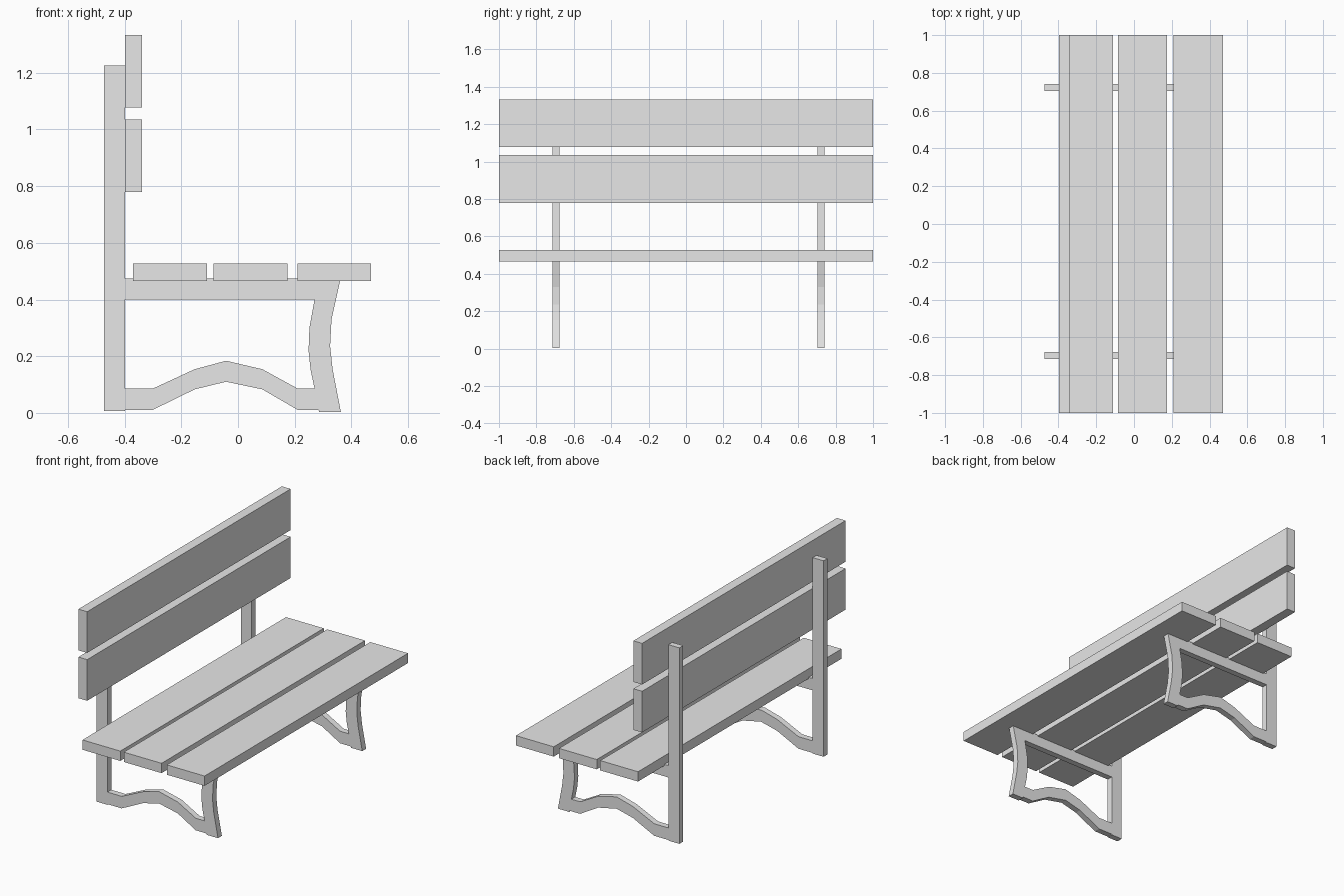
import bpy
import bmesh
from mathutils import Vector

cube = bpy.data.objects.get("Cube")
if cube:
    bpy.data.objects.remove(cube, do_unlink=True)

# One plain grey for the whole bench
grey = bpy.data.materials.new("plain_grey")
grey.use_nodes = True
grey.diffuse_color = (0.8, 0.8, 0.8, 1)
grey.node_tree.nodes["Principled BSDF"].inputs["Base Color"].default_value = (0.8, 0.8, 0.8, 1)


def extrude_profile(name, outline, y0, y1):
    """Extrude a side outline of (x, z) points from y0 to y1."""
    bm = bmesh.new()
    face = bm.faces.new([bm.verts.new((x, y0, z)) for x, z in outline])
    result = bmesh.ops.extrude_face_region(bm, geom=[face])
    moved = [g for g in result["geom"] if isinstance(g, bmesh.types.BMVert)]
    bmesh.ops.translate(bm, verts=moved, vec=Vector((0, y1 - y0, 0)))
    bmesh.ops.recalc_face_normals(bm, faces=bm.faces)
    mesh = bpy.data.meshes.new(name)
    bm.to_mesh(mesh)
    bm.free()
    mesh.materials.append(grey)
    obj = bpy.data.objects.new(name, mesh)
    bpy.context.collection.objects.link(obj)
    return obj


def rectangle(x0, x1, z0, z1):
    return [(x0, z0), (x1, z0), (x1, z1), (x0, z1)]


# Seat and backrest planks, full length
for i, x in enumerate((-0.37, -0.086, 0.21)):
    extrude_profile(f"seat_plank_{i + 1}", rectangle(x, x + 0.26, 0.466, 0.527), -1, 1)
for i, z in enumerate((0.779, 1.077)):
    extrude_profile(f"back_plank_{i + 1}", rectangle(-0.398, -0.338, z, z + 0.256), -1, 1)

# Side frame outlines
post = rectangle(-0.473, -0.398, 0.007, 1.226)
rail = rectangle(-0.398, 0.27, 0.40, 0.474)
leg_outer = [(0.362, 0.474), (0.33, 0.33), (0.325, 0.235), (0.334, 0.153), (0.363, 0.003)]
leg_inner = [(0.286, 0.003), (0.27, 0.086), (0.256, 0.153), (0.249, 0.22),
             (0.252, 0.3), (0.27, 0.40), (0.27, 0.474)]
brace_top = [(-0.398, 0.086), (-0.3, 0.086), (-0.153, 0.154), (-0.042, 0.184),
             (0.086, 0.154), (0.21, 0.086), (0.27, 0.086)]
brace_bottom = [(0.285, 0.011), (0.21, 0.011), (0.086, 0.083), (-0.042, 0.11),
                (-0.153, 0.083), (-0.3, 0.011), (-0.398, 0.011)]

# Two side frames carrying the planks
for side, y in (("right", -0.715), ("left", 0.703)):
    for part, outline in (("back_post", post), ("seat_rail", rail),
                          ("front_leg", leg_outer + leg_inner),
                          ("curved_brace", brace_top + brace_bottom)):
        extrude_profile(f"{side}_{part}", outline, y, y + 0.038)
